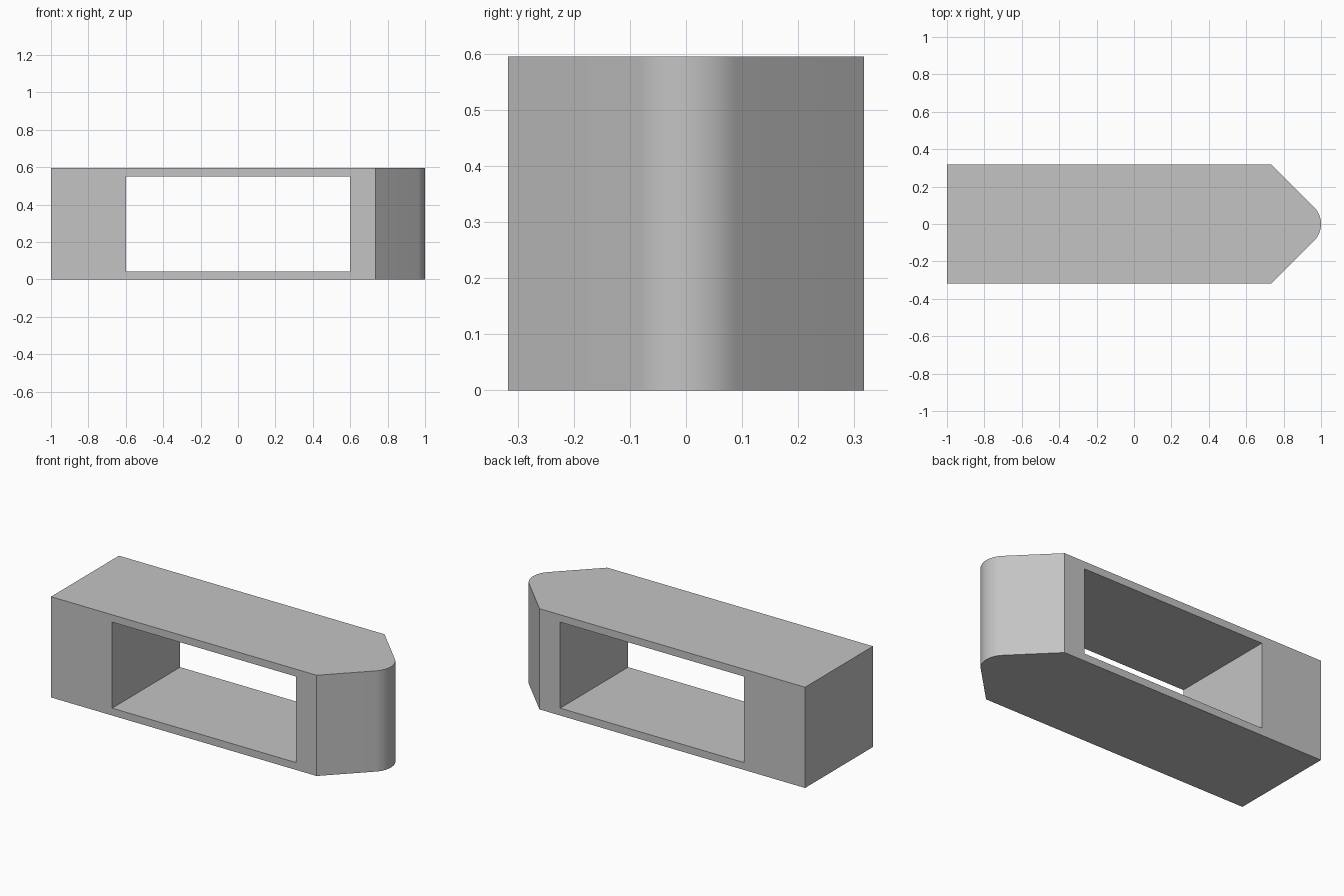
import bpy
import bmesh
from math import cos, sin, pi, sqrt
from mathutils import Matrix

cube = bpy.data.objects.get("Cube")
if cube:
    bpy.data.objects.remove(cube, do_unlink=True)

HALF_W, HEIGHT = 0.317, 0.595
NOSE_R = 0.127
NOSE_C = 1 - NOSE_R
# the 45 degree flanks run tangent into the rounded tip
SHOULDER = NOSE_C + NOSE_R * sqrt(2) - HALF_W
STEPS = 16

grey = bpy.data.materials.new("plain_grey")
grey.use_nodes = True
colour = (0.55, 0.55, 0.55, 1)
grey.diffuse_color = colour
grey.node_tree.nodes["Principled BSDF"].inputs["Base Color"].default_value = colour


def add_object(name, bm):
    bmesh.ops.recalc_face_normals(bm, faces=bm.faces)
    mesh = bpy.data.meshes.new(name)
    bm.to_mesh(mesh)
    bm.free()
    mesh.materials.append(grey)
    obj = bpy.data.objects.new(name, mesh)
    bpy.context.collection.objects.link(obj)
    return obj


# Block with a pointed, rounded nose: plan outline extruded upward
angles = [pi / 4 * (2 * i / STEPS - 1) for i in range(STEPS + 1)]
outline = [(-1, -HALF_W), (SHOULDER, -HALF_W)]
outline += [(NOSE_C + NOSE_R * cos(a), NOSE_R * sin(a)) for a in angles]
outline += [(SHOULDER, HALF_W), (-1, HALF_W)]
bm = bmesh.new()
base = bm.faces.new([bm.verts.new((x, y, 0)) for x, y in outline])
top = bmesh.ops.extrude_face_region(bm, geom=[base])
top_verts = [g for g in top["geom"] if isinstance(g, bmesh.types.BMVert)]
bmesh.ops.translate(bm, verts=top_verts, vec=(0, 0, HEIGHT))
body = add_object("body", bm)

# Rectangular opening right through from front to back
bm = bmesh.new()
bmesh.ops.create_cube(bm, size=1, matrix=Matrix.Translation((0, 0, HEIGHT / 2))
                      @ Matrix.Diagonal((1.2, 1, 0.508, 1)))
cutter = add_object("opening_cutter", bm)
cutter.hide_render = True

cut = body.modifiers.new("opening", "BOOLEAN")
cut.operation = "DIFFERENCE"
cut.solver = "EXACT"
cut.object = cutter

bpy.ops.object.select_all(action="DESELECT")
body.select_set(True)
bpy.context.view_layer.objects.active = body
bpy.ops.object.modifier_apply(modifier=cut.name)
bpy.data.objects.remove(cutter, do_unlink=True)
bpy.ops.object.shade_smooth_by_angle(angle=pi / 6)
